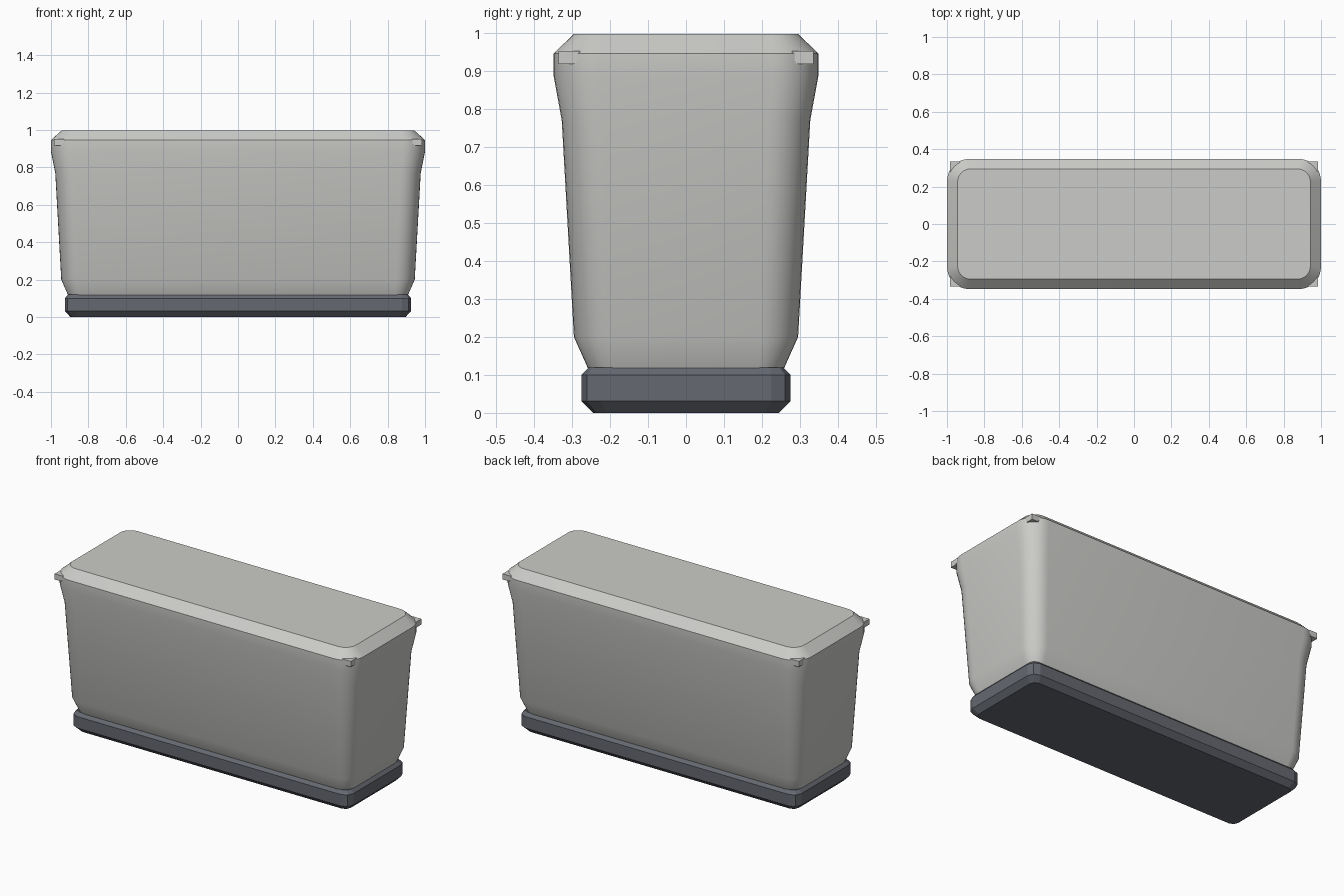
import bpy, bmesh, math

cube = bpy.data.objects.get("Cube")
if cube:
    bpy.data.objects.remove(cube)


def make_material(name, color):
    mat = bpy.data.materials.new(name)
    mat.use_nodes = True
    mat.diffuse_color = color
    mat.node_tree.nodes["Principled BSDF"].inputs["Base Color"].default_value = color
    return mat


light_grey = make_material("light grey", (0.60, 0.60, 0.58, 1))
slate_grey = make_material("slate grey", (0.13, 0.14, 0.165, 1))


def rounded_ring(bm, hx, hy, z, radius, segments):
    """Rounded rectangle of vertices, counter-clockwise."""
    ring = []
    for i, (sx, sy) in enumerate([(1, 1), (-1, 1), (-1, -1), (1, -1)]):
        for s in range(segments + 1):
            a = math.radians(90 * (i + s / segments))
            ring.append(bm.verts.new((sx * (hx - radius) + radius * math.cos(a),
                                      sy * (hy - radius) + radius * math.sin(a), z)))
    return ring


def loft(name, sections, segments, mat):
    """Skin a stack of rounded rectangles and cap both ends."""
    bm = bmesh.new()
    rings = [rounded_ring(bm, *section, segments) for section in sections]
    n = len(rings[0])
    for low, high in zip(rings, rings[1:]):
        for i in range(n):
            j = (i + 1) % n
            bm.faces.new((low[i], low[j], high[j], high[i]))
    bm.faces.new(list(reversed(rings[0])))
    bm.faces.new(rings[-1])
    mesh = bpy.data.meshes.new(name)
    bm.to_mesh(mesh)
    bm.free()
    mesh.materials.append(mat)
    obj = bpy.data.objects.new(name, mesh)
    bpy.context.collection.objects.link(obj)
    return obj


def smooth(obj, degrees):
    bpy.ops.object.select_all(action="DESELECT")
    obj.select_set(True)
    bpy.context.view_layer.objects.active = obj
    bpy.ops.object.shade_smooth_by_angle(angle=math.radians(degrees))


# Flared container body with a chamfered top: half width, half depth, height, corner radius
body = loft("container_body", [
    (0.908, 0.257, 0.115, 0.07),
    (0.945, 0.295, 0.20, 0.10),
    (0.977, 0.327, 0.77, 0.11),
    (1.0, 0.348, 0.885, 0.12),
    (1.0, 0.348, 0.946, 0.12),
    (0.943, 0.295, 0.997, 0.07),
], 8, light_grey)
smooth(body, 30)

# Dark foot with faceted corners and chamfered rims
loft("base", [
    (0.896, 0.245, 0.0, 0.035),
    (0.926, 0.275, 0.031, 0.05),
    (0.926, 0.275, 0.10, 0.05),
    (0.908, 0.256, 0.12, 0.035),
], 2, slate_grey)


# Small stepped lugs at the four upper corners
def lug_block(name, sx, sy, inner, z0, z1):
    bm = bmesh.new()
    bmesh.ops.create_cube(bm, size=1)
    for v in bm.verts:
        v.co.x = sx * (0.985 if v.co.x > 0 else 0.985 - inner)
        v.co.y = sy * (0.335 if v.co.y > 0 else 0.335 - inner)
        v.co.z = z1 if v.co.z > 0 else z0
    bmesh.ops.recalc_face_normals(bm, faces=bm.faces)
    mesh = bpy.data.meshes.new(name)
    bm.to_mesh(mesh)
    bm.free()
    mesh.materials.append(light_grey)
    bpy.context.collection.objects.link(bpy.data.objects.new(name, mesh))


for side, sx in (("left", 1), ("right", -1)):
    for end, sy in (("front", -1), ("back", 1)):
        lug_block(f"{end}_{side}_lug_plate", sx, sy, 0.056, 0.925, 0.952)
        lug_block(f"{end}_{side}_lug_foot", sx, sy, 0.045, 0.918, 0.925)
